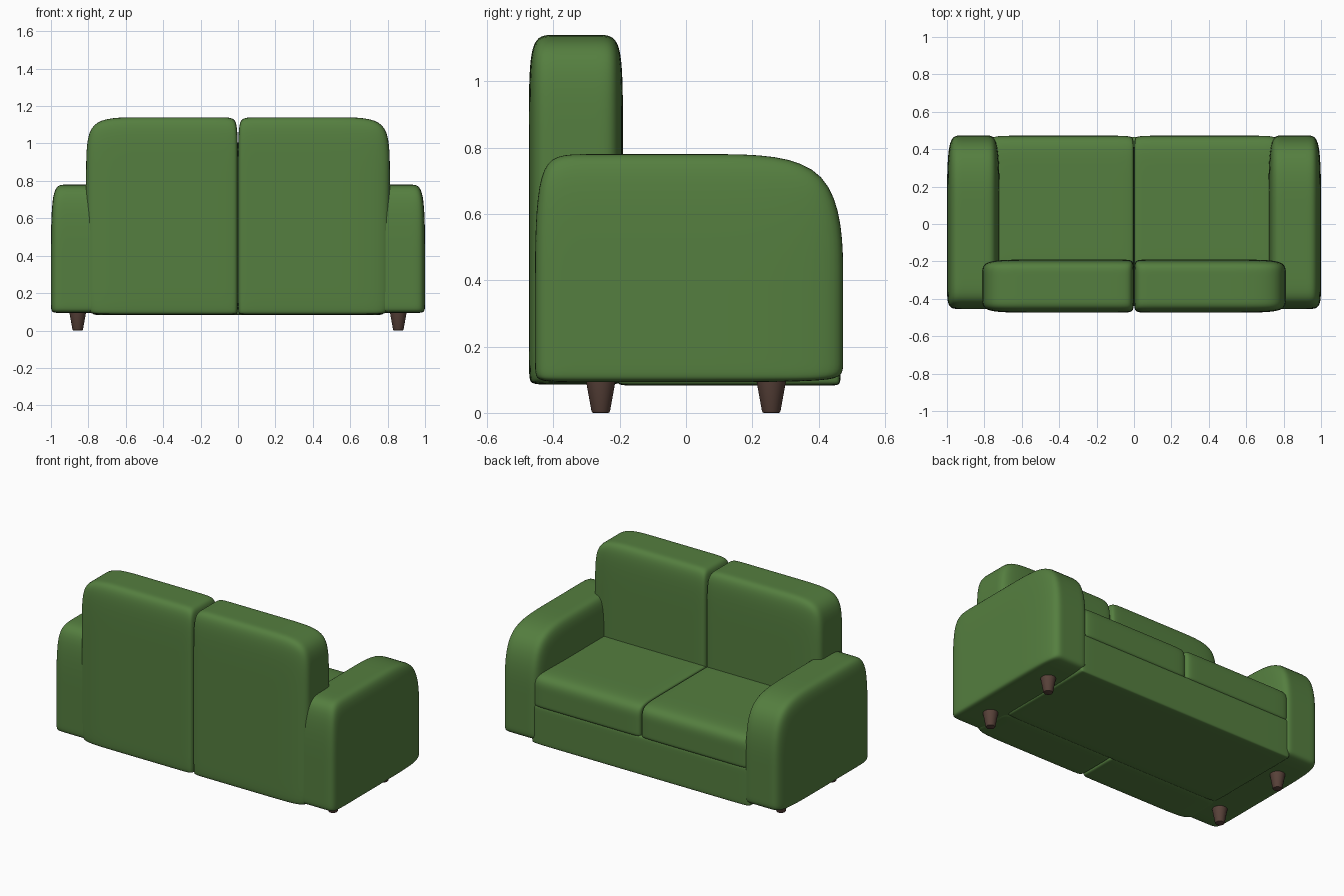
import bpy, bmesh
from mathutils import Vector

if "Cube" in bpy.data.objects:
    bpy.data.objects.remove(bpy.data.objects["Cube"])


def material(name, rgb):
    m = bpy.data.materials.new(name)
    m.diffuse_color = (*rgb, 1)
    m.use_nodes = True
    m.node_tree.nodes["Principled BSDF"].inputs["Base Color"].default_value = m.diffuse_color
    return m


green = material("green_fabric", (0.09, 0.21, 0.05))
brown = material("dark_wood", (0.10, 0.055, 0.042))


def finish(name, bm, mat, subsurf=0, mirror_x=False, mirror_y=False):
    me = bpy.data.meshes.new(name)
    bm.to_mesh(me)
    bm.free()
    me.materials.append(mat)
    ob = bpy.data.objects.new(name, me)
    bpy.context.collection.objects.link(ob)
    for p in me.polygons:
        p.use_smooth = True
    if subsurf:
        s = ob.modifiers.new("Subdivision", 'SUBSURF')
        s.levels = s.render_levels = subsurf
    if mirror_x or mirror_y:
        m = ob.modifiers.new("Mirror", 'MIRROR')
        m.use_axis = (mirror_x, mirror_y, False)
        m.use_mirror_merge = False
    return ob


def soft_box(name, lo, hi, low_loops, high_loops, mirror=True):
    """Subdivided box; the loop distances set the softness of each side."""
    lo, hi = Vector(lo), Vector(hi)
    bm = bmesh.new()
    bmesh.ops.create_cube(bm, size=1)
    for v in bm.verts:
        v.co = [(lo[i] + hi[i]) / 2 + v.co[i] * (hi[i] - lo[i]) for i in range(3)]
    for i in range(3):
        normal = Vector((0, 0, 0))
        normal[i] = 1
        for pos in (lo[i] + low_loops[i], hi[i] - high_loops[i]):
            bmesh.ops.bisect_plane(bm, geom=bm.verts[:] + bm.edges[:] + bm.faces[:],
                                   plane_co=normal * pos, plane_no=normal)
    return finish(name, bm, green, 3, mirror)


# Back cushions, a mirrored pair meeting at the middle
soft_box("back_cushions", (0, -0.474, 0.085), (0.812, -0.19, 1.14),
         (0.05, 0.07, 0.03), (0.26, 0.07, 0.26))

# Arms with a large round front top corner
soft_box("arms", (0.718, -0.455, 0.093), (1.0, 0.474, 0.78),
         (0.07, 0.12, 0.035), (0.07, 0.40, 0.42))

# Seat cushions
soft_box("seat_cushions", (0, -0.25, 0.315), (0.775, 0.472, 0.535),
         (0.02, 0.05, 0.03), (0.05, 0.18, 0.10))

# Base under the seat
soft_box("seat_base", (-0.78, -0.21, 0.082), (0.78, 0.466, 0.335),
         (0.05, 0.05, 0.03), (0.05, 0.03, 0.03), mirror=False)

# Tapered legs
bm = bmesh.new()
bmesh.ops.create_cone(bm, cap_ends=True, segments=32, radius1=0.027, radius2=0.047, depth=0.11)
bmesh.ops.translate(bm, verts=bm.verts, vec=(0.857, 0.257, 0.055))
rim = [e for e in bm.edges if all(v.co.z < 0.01 for v in e.verts)]
bmesh.ops.bevel(bm, geom=rim, offset=0.005, segments=2, affect='EDGES', profile=0.5)
legs = finish("legs", bm, brown, 0, True, True)
bpy.context.view_layer.objects.active = legs
legs.select_set(True)
bpy.ops.object.shade_smooth_by_angle()
